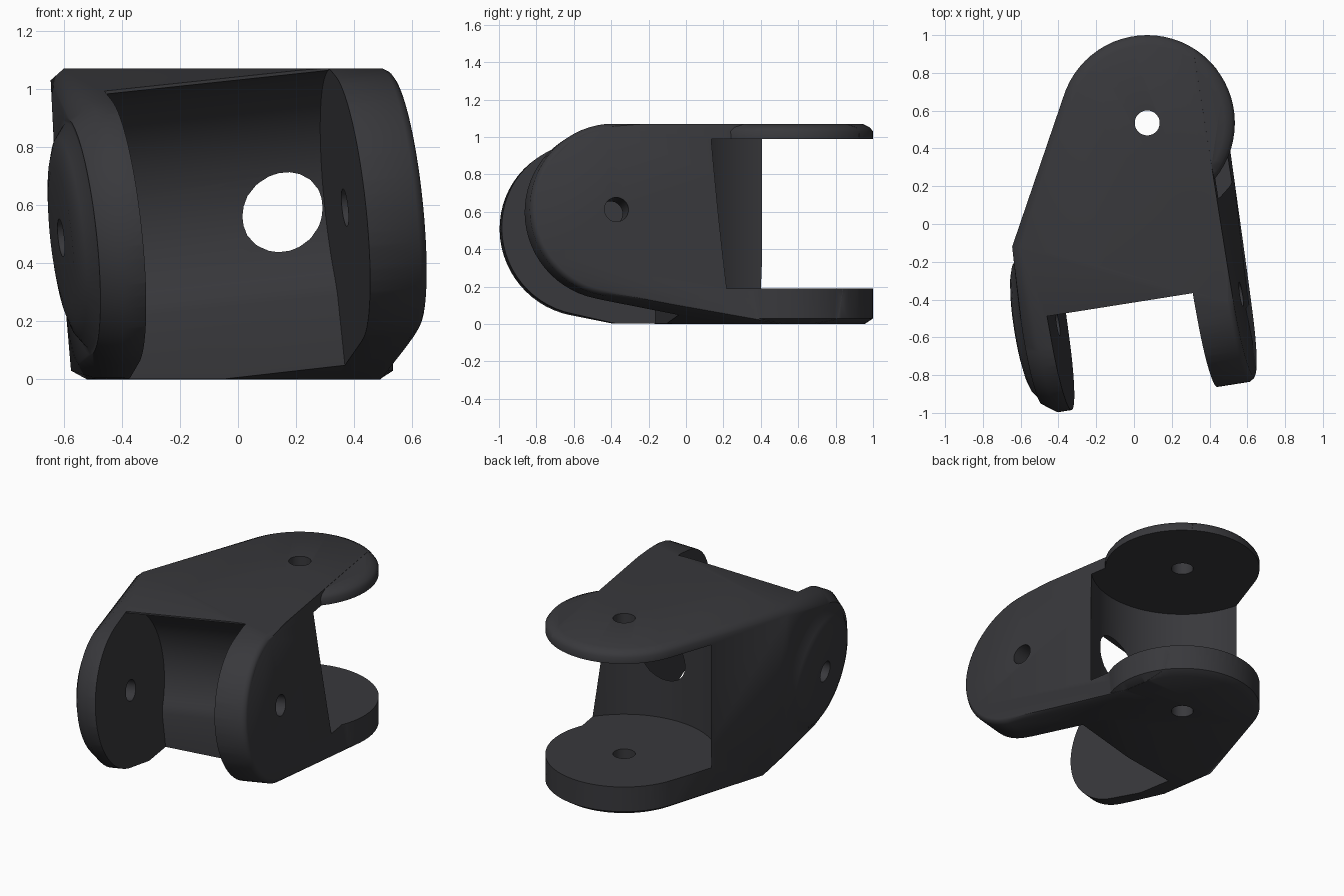
import bpy, bmesh
from math import sin, cos, pi, radians
from mathutils import Vector

if "Cube" in bpy.data.objects:
    bpy.data.objects.remove(bpy.data.objects["Cube"])

# Tilted frame of the front pin: U = pin axis, V = backwards, W = up
a, b = radians(9), radians(6)
U = Vector((cos(a) * cos(b), sin(a) * cos(b), sin(b)))
V = Vector((-sin(a), cos(a), 0))
W = U.cross(V)
PIN = Vector((-0.02, -0.465, 0.55))
PIVOT = Vector((0.07, 0.535, 0))
X, Y, Z = Vector((1, 0, 0)), Vector((0, 1, 0)), Vector((0, 0, 1))


def rings(origin, axis, s, t, profile, n=64):
    """Points of a turned profile [(height, radius), ...]."""
    return [origin + axis * h + (s * cos(2 * pi * i / n) + t * sin(2 * pi * i / n)) * r
            for h, r in profile for i in range(n)]


def pin_rings(profile):
    return rings(PIN, U, V, W, profile)


def pivot_rings(profile):
    return rings(PIVOT, Z, X, Y, profile)


def hull_bm(points):
    bm = bmesh.new()
    for p in points:
        bm.verts.new(p)
    res = bmesh.ops.convex_hull(bm, input=bm.verts)
    junk = {g for g in res["geom_interior"] + res["geom_unused"]
            if isinstance(g, bmesh.types.BMVert)}
    bmesh.ops.delete(bm, geom=list(junk), context='VERTS')
    return bm


def to_object(name, bm):
    bmesh.ops.recalc_face_normals(bm, faces=bm.faces)
    me = bpy.data.meshes.new(name)
    bm.to_mesh(me)
    bm.free()
    ob = bpy.data.objects.new(name, me)
    bpy.context.collection.objects.link(ob)
    return ob


def hull(name, points):
    return to_object(name, hull_bm(points))


def prism(name, outline, u0, u1):
    """Outline in the (V, W) plane pushed along the pin axis."""
    bm = bmesh.new()
    ends = [[bm.verts.new(PIN + U * u + V * v + W * w) for v, w in outline] for u in (u0, u1)]
    for e in ends:
        bm.faces.new(e)
    for i in range(len(outline)):
        bm.faces.new((ends[0][i - 1], ends[0][i], ends[1][i], ends[1][i - 1]))
    return to_object(name, bm)


def combine(target, other, op):
    mod = target.modifiers.new(other.name, 'BOOLEAN')
    mod.operation, mod.solver, mod.object = op, 'EXACT', other
    bpy.context.view_layer.objects.active = target
    bpy.ops.object.modifier_apply(modifier=mod.name)
    bpy.data.objects.remove(other)


# Main body: hull between the round plates and the tilted lugs, trimmed at the
# right lug face and just above the top plane
plates = [(0, 0.42), (0.03, 0.465), (1.03, 0.465), (1.052, 0.448), (1.07, 0.41)]
pts = pivot_rings(plates)
pts += pin_rings([(-0.54, 0.41), (-0.465, 0.465), (0.57, 0.465), (0.59, 0.452), (0.60, 0.435)])
pts += [Vector(p) for p in ((-0.645, -0.12, 1.03), (-0.60, -0.12, 1.07), (-0.575, 0.03, 0.03),
                            (-0.52, 0, 0), (-0.40, -0.40, 0.004), (-0.49, -0.30, 0.004))]
bm = hull_bm(pts)
for co, no in ((PIN + U * 0.598, U), (Z * 1.0708, Z)):
    bmesh.ops.bisect_plane(bm, geom=bm.verts[:] + bm.edges[:] + bm.faces[:],
                           plane_co=co, plane_no=no, clear_outer=True)
bmesh.ops.remove_doubles(bm, verts=bm.verts, dist=0.0005)
trimmed = [v.co.copy() for v in bm.verts]
bm.free()
body = hull("clevis_bracket", trimmed)

# Full round plates (a hair inside the hull) and the domed left lug
inset = [(0.0011, 0.419), (0.03, 0.464), (1.03, 0.464), (1.052, 0.447), (1.069, 0.409)]
combine(body, hull("round_plates", pivot_rings(inset)), 'UNION')
combine(body, hull("left_lug_dome", pin_rings(
    [(-0.45, 0.39), (-0.53, 0.405), (-0.575, 0.345), (-0.59, 0.30), (-0.60, 0.24)])), 'UNION')

# Rear slot between the plates, swept round the vertical pivot
combine(body, hull("rear_slot", rings(PIVOT, Z, X, Y, [(0.19, 0.55), (0.99, 0.55)], 96)), 'DIFFERENCE')

# Front slot between the lugs: round back, open front, deeper opening underneath
arc = [(0.442 * cos(radians(t)), 0.478 * sin(radians(t))) for t in range(84, -33, -4)]
outline = [(-1, 1), (0.03, 1)] + arc + [(0.36, -0.3), (0.36, -1), (-1, -1)]
combine(body, prism("front_slot", outline, -0.39, 0.395), 'DIFFERENCE')

# Pin holes
combine(body, hull("front_pin_hole", pin_rings([(-1, 0.065), (1, 0.065)])), 'DIFFERENCE')
combine(body, hull("pivot_hole", pivot_rings([(-0.5, 0.066), (1.5, 0.066)])), 'DIFFERENCE')

# Dark finish and smooth shading with sharp edges
mat = bpy.data.materials.new("dark_plastic")
mat.diffuse_color = (0.04, 0.04, 0.045, 1)
mat.use_nodes = True
mat.node_tree.nodes["Principled BSDF"].inputs["Base Color"].default_value = mat.diffuse_color
body.data.materials.clear()
body.data.materials.append(mat)
for p in body.data.polygons:
    p.material_index = 0
bpy.ops.object.select_all(action='DESELECT')
body.select_set(True)
bpy.context.view_layer.objects.active = body
bpy.ops.object.shade_smooth_by_angle(angle=radians(42))
